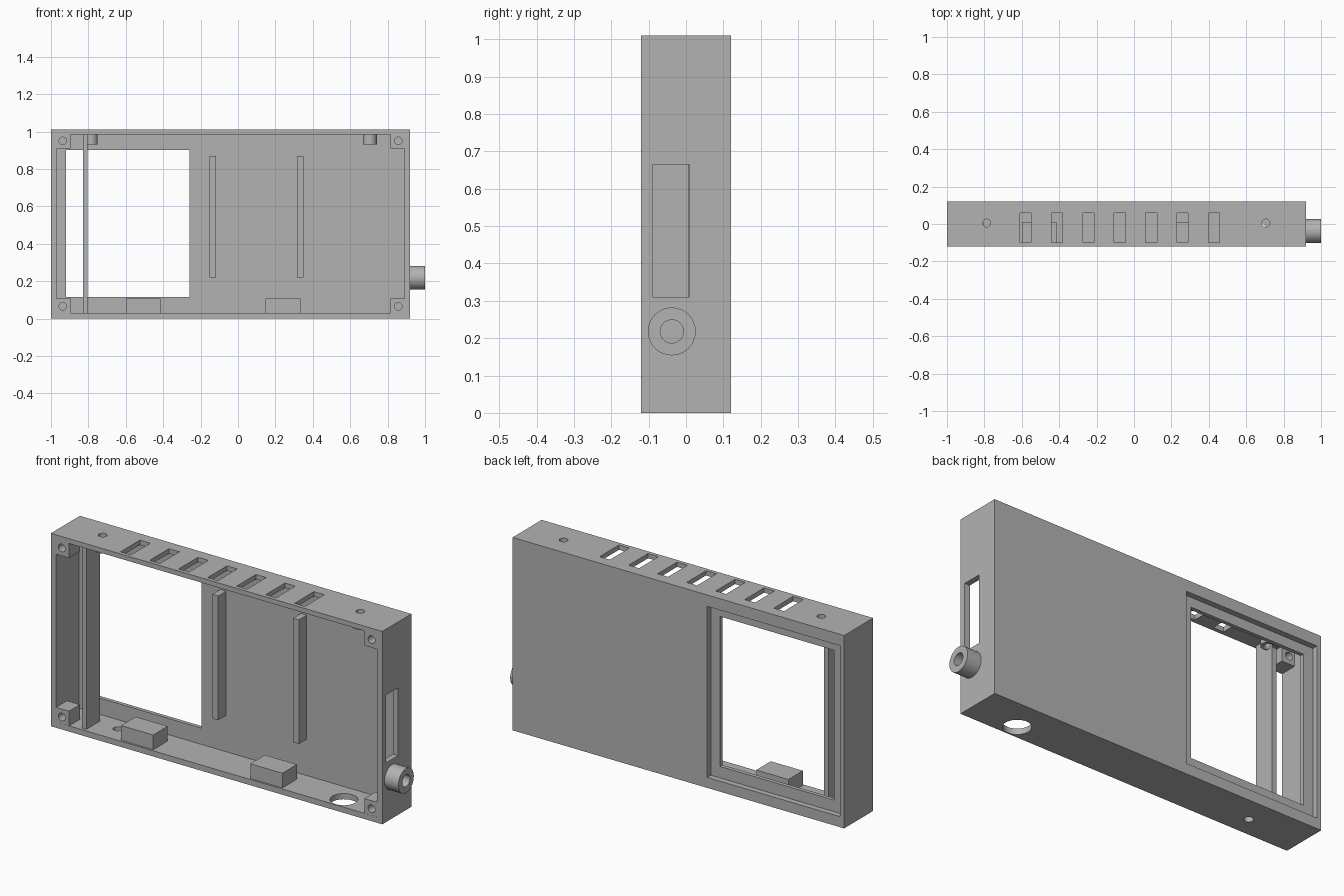
import bpy
import math

if "Cube" in bpy.data.objects:
    bpy.data.objects.remove(bpy.data.objects["Cube"], do_unlink=True)

grey = bpy.data.materials.new("plain grey")
grey.use_nodes = True
colour = (0.45, 0.45, 0.45, 1)
grey.diffuse_color = colour
grey.node_tree.nodes["Principled BSDF"].inputs["Base Color"].default_value = colour


def box(name, x, y, z):
    """Box spanning the given (low, high) ranges."""
    bpy.ops.mesh.primitive_cube_add(size=1)
    ob = bpy.context.object
    ob.name = name
    spans = (x, y, z)
    for v in ob.data.vertices:
        v.co = [lo + (c + 0.5) * (hi - lo) for c, (lo, hi) in zip(v.co, spans)]
    ob.data.materials.append(grey)
    return ob


def rod(name, centre, radius, length, axis):
    """Cylinder along the x, y or z axis."""
    turn = {"x": (0, math.pi / 2, 0), "y": (math.pi / 2, 0, 0), "z": (0, 0, 0)}
    bpy.ops.mesh.primitive_cylinder_add(vertices=48, radius=radius, depth=length,
                                        location=centre, rotation=turn[axis])
    ob = bpy.context.object
    ob.name = name
    ob.data.materials.append(grey)
    bpy.ops.object.shade_smooth_by_angle(angle=math.radians(30))
    return ob


def cut(cutter, *targets):
    """Subtract the cutter from each target, then remove it."""
    for ob in targets:
        bpy.context.view_layer.objects.active = ob
        mod = ob.modifiers.new("cut", "BOOLEAN")
        mod.operation = "DIFFERENCE"
        mod.solver = "EXACT"
        mod.object = cutter
        bpy.ops.object.modifier_apply(modifier=mod.name)
    bpy.data.objects.remove(cutter, do_unlink=True)


FRONT, BACK, INNER = -0.12, 0.12, 0.07
LEFT, RIGHT, TOP, WALL = 0.92, -1.0, 1.01, 0.03
CEILING = TOP - 0.025

# Open-fronted case
case = box("case", (RIGHT, LEFT), (FRONT, BACK), (0, TOP))
cut(box("hollow", (RIGHT + WALL, LEFT - WALL), (-0.3, INNER), (WALL, CEILING)), case)

# Screen window with a stepped recess on the back
cut(box("recess", (-0.976, -0.207), (0.09, 0.2), (0.055, 0.95)), case)
cut(box("window", (-0.92, -0.26), (0, 0.2), (0.115, 0.9)), case)

# Top vents and side slot
for i in range(7):
    x = -0.58 + i * 0.168
    cut(box("vent", (x - 0.03, x + 0.03), (-0.10, 0.06), (0.9, 1.1)), case)
cut(box("slot", (0.8, 1.1), (-0.09, 0.01), (0.31, 0.665)), case)

# Floor holes
cut(rod("cable_hole", (0.647, -0.048, 0), 0.066, 0.2, "z"), case)
cut(rod("small_hole", (-0.687, -0.015, 0), 0.022, 0.2, "z"), case)

# Corner screw posts
for side, x, hx in (("right", (-0.98, -0.895), -0.937), ("left", (0.815, 0.90), 0.857)):
    for level, z, hz in (("lower", (0.02, 0.107), 0.065), ("upper", (0.908, 0.99), 0.95)):
        post = box(f"{level}_{side}_post", x, (FRONT + 0.0005, -0.03), z)
        cut(rod("screw_hole", (hx, -0.09, hz), 0.02, 0.2, "y"), post)

# Divider, back ribs and floor blocks
box("divider", (-0.83, -0.805), (-0.105, 0.008), (0.02, 0.99))
for i, x in enumerate((-0.135, 0.332)):
    box(f"back_rib_{i + 1}", (x - 0.017, x + 0.017), (0.005, 0.08), (0.22, 0.87))
for i, x in enumerate((-0.507, 0.241)):
    box(f"floor_block_{i + 1}", (x - 0.093, x + 0.093), (-0.11, 0.01), (0.02, 0.107))

# Drilled bosses under the top wall
for i, x in enumerate((-0.787, 0.705)):
    boss = rod(f"top_boss_{i + 1}", (x, 0.005, 0.96), 0.037, 0.06, "z")
    cut(rod("boss_hole", (x, 0.005, 0.98), 0.021, 0.3, "z"), case, boss)

# Side tube
tube = rod("side_tube", (0.955, -0.038, 0.218), 0.064, 0.09, "x")
cut(rod("tube_bore", (0.95, -0.038, 0.218), 0.031, 0.3, "x"), case, tube)

for ob in (case, tube):
    bpy.ops.object.select_all(action="DESELECT")
    ob.select_set(True)
    bpy.context.view_layer.objects.active = ob
    bpy.ops.object.shade_smooth_by_angle(angle=math.radians(30))
